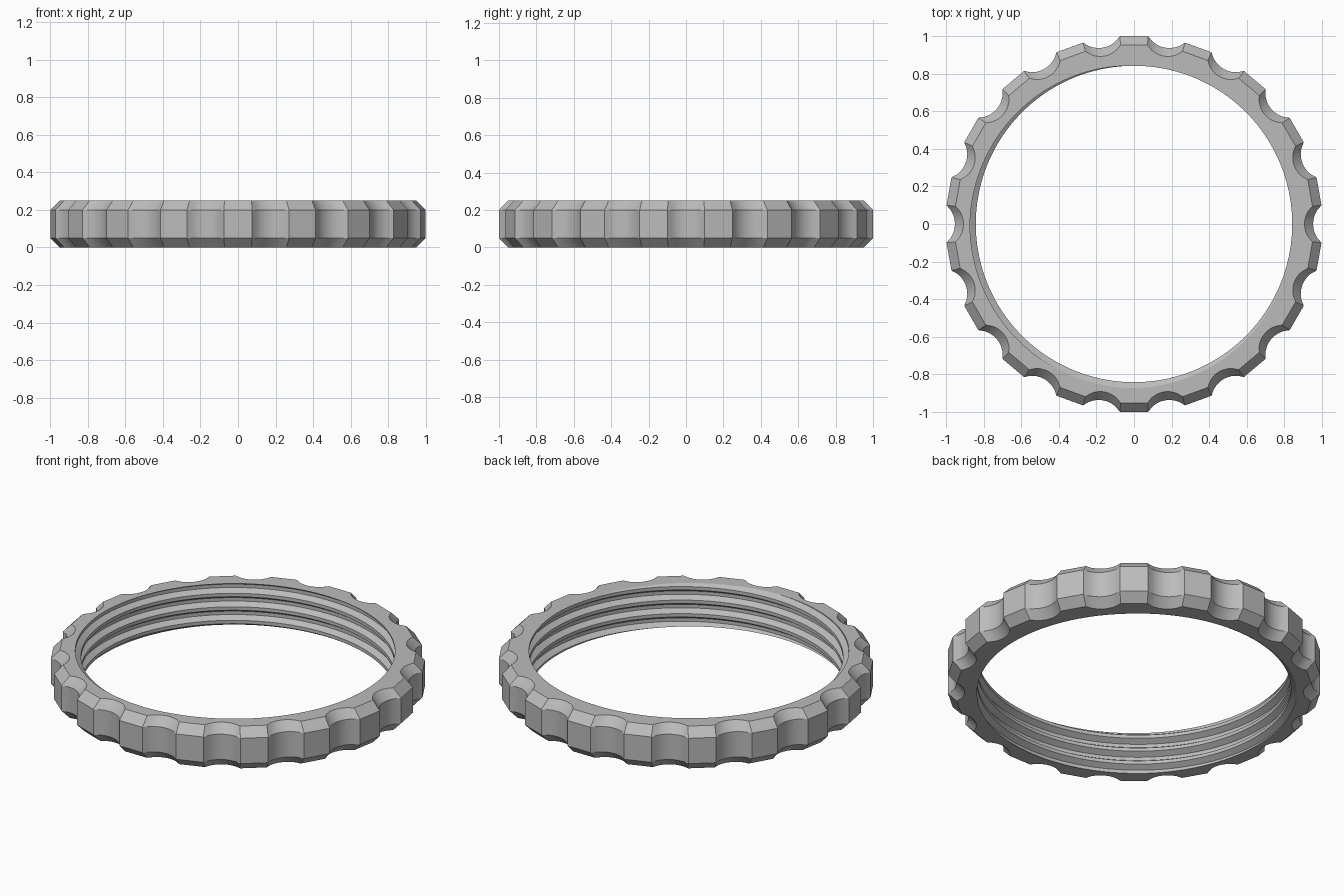
import bpy
import bmesh
from math import cos, sin, sqrt, pi, radians, degrees

if "Cube" in bpy.data.objects:
    bpy.data.objects.remove(bpy.data.objects["Cube"])

HEIGHT, CHAMFER, TOP_SCALE = 0.25, 0.05, 0.952
LOBES = 18
STEP = 2 * pi / LOBES
HALF_LOBE = radians(4.3)
SCOOP_R, SCOOP_C = 0.134, 1.087      # finger scoop radius and centre distance
CREST, ROOT, PITCH = 0.842, 0.873, 0.08


def outline(offset):
    """Outer radius at an angle measured from the middle of a lobe."""
    flat = 1 / cos(offset)
    a = STEP / 2 - abs(offset)
    inside = SCOOP_R ** 2 - (SCOOP_C * sin(a)) ** 2
    if abs(offset) <= HALF_LOBE + 1e-6 or inside < 0:
        return flat
    return min(flat, SCOOP_C * cos(a) - sqrt(inside))


def thread_radius(z, turn):
    """Trapezoid thread: crest, flank, root, flank over one pitch."""
    u = ((z - HEIGHT) / PITCH - turn + 0.25) % 1 * 4
    depth = max(0, min(1, u - 1, 4 - u))
    return CREST + (ROOT - CREST) * depth


def column_angles():
    """Angle and outer radius all the way round, starting in a scoop."""
    gap = STEP / 2 - HALF_LOBE
    offsets = [-STEP / 2 + gap * i / 4 for i in range(4)]
    offsets += [-HALF_LOBE + HALF_LOBE * i / 2 for i in range(4)]
    offsets += [HALF_LOBE + gap * i / 4 for i in range(4)]
    cols = [((n + 0.5) * STEP + o, outline(o)) for n in range(LOBES) for o in offsets]
    return cols + [(2 * pi, cols[0][1])]


def cross_section(angle, r):
    turn = angle / (2 * pi)
    pts = [(r * TOP_SCALE, 0), (r, CHAMFER),
           (r, HEIGHT - CHAMFER), (r * TOP_SCALE, HEIGHT)]
    # Thread rows climb with the angle and are trimmed at both faces
    for j in range(4, -17, -1):
        z = HEIGHT + PITCH * (j / 4 - 0.25 + turn)
        z = max(0, min(HEIGHT, z))
        pts.append((thread_radius(z, turn), z))
    return pts


# Threaded ring with scooped grip
bm = bmesh.new()
columns = []
for angle, r in column_angles():
    columns.append([bm.verts.new((p * cos(angle), p * sin(angle), z))
                    for p, z in cross_section(angle, r)])
for a, b in zip(columns, columns[1:]):
    n = len(a)
    for i in range(n):
        k = (i + 1) % n
        bm.faces.new((a[i], b[i], b[k], a[k]))
bmesh.ops.remove_doubles(bm, verts=bm.verts, dist=1e-5)
bmesh.ops.dissolve_degenerate(bm, edges=bm.edges, dist=1e-6)
bmesh.ops.recalc_face_normals(bm, faces=bm.faces)
mesh = bpy.data.meshes.new("threaded_ring")
bm.to_mesh(mesh)
bm.free()
ring = bpy.data.objects.new("threaded_ring", mesh)
bpy.context.collection.objects.link(ring)

# Plain grey
grey = bpy.data.materials.new("plain_grey")
grey.use_nodes = True
colour = (0.5, 0.5, 0.5, 1)
grey.diffuse_color = colour
grey.node_tree.nodes["Principled BSDF"].inputs["Base Color"].default_value = colour
mesh.materials.append(grey)

bpy.ops.object.select_all(action="DESELECT")
ring.select_set(True)
bpy.context.view_layer.objects.active = ring
bpy.ops.object.shade_smooth_by_angle(angle=radians(25))
